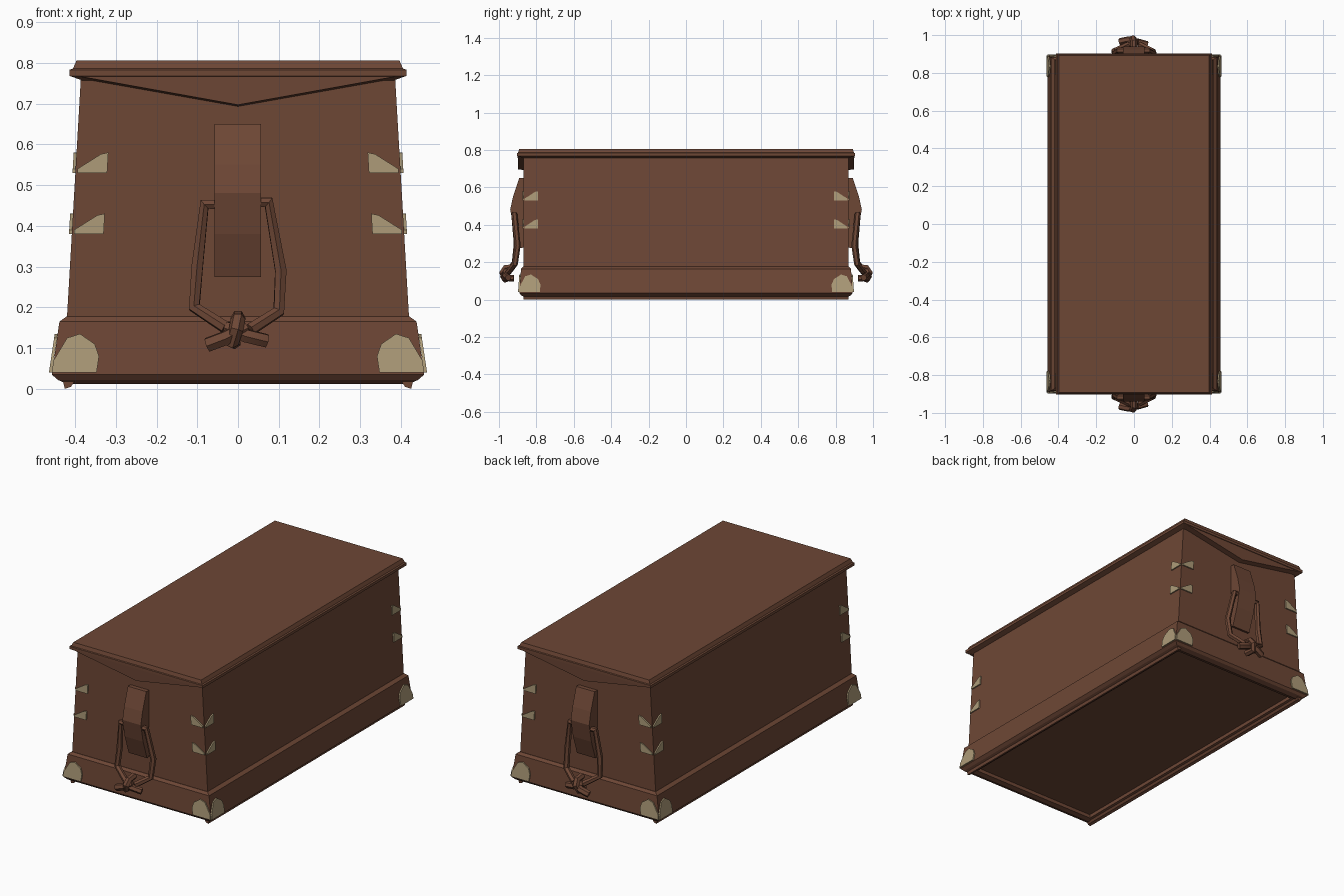
import bpy, bmesh
from mathutils import Vector

cube = bpy.data.objects.get("Cube")
if cube:
    bpy.data.objects.remove(cube, do_unlink=True)


def material(name, rgb):
    m = bpy.data.materials.new(name)
    m.use_nodes = True
    m.diffuse_color = (*rgb, 1)
    m.node_tree.nodes["Principled BSDF"].inputs["Base Color"].default_value = (*rgb, 1)
    return m


WOOD = material("brown wood", (0.155, 0.063, 0.036))
METAL = material("tan metal", (0.42, 0.33, 0.19))


def finish(name, bm, mat):
    bmesh.ops.recalc_face_normals(bm, faces=bm.faces[:])
    mesh = bpy.data.meshes.new(name)
    bm.to_mesh(mesh)
    bm.free()
    mesh.materials.append(mat)
    ob = bpy.data.objects.new(name, mesh)
    bpy.context.collection.objects.link(ob)
    return ob


def loft(name, rings, mat=WOOD):
    """Stack of rectangles, each given as (z, half width, half length)."""
    bm = bmesh.new()
    loops = [[bm.verts.new((sx * hx, sy * hy, z))
              for sx, sy in ((-1, -1), (1, -1), (1, 1), (-1, 1))]
             for z, hx, hy in rings]
    for a, b in zip(loops, loops[1:]):
        for i in range(4):
            j = (i + 1) % 4
            bm.faces.new((a[i], a[j], b[j], b[i]))
    bm.faces.new(loops[0])
    bm.faces.new(loops[-1])
    return finish(name, bm, mat)


def prism(name, near, far, mat):
    """Solid between two matching outlines."""
    bm = bmesh.new()
    a = [bm.verts.new(p) for p in near]
    b = [bm.verts.new(p) for p in far]
    bm.faces.new(a)
    bm.faces.new(b)
    for i in range(len(a)):
        j = (i + 1) % len(a)
        bm.faces.new((a[i], a[j], b[j], b[i]))
    return finish(name, bm, mat)


def tube(name, pts, side, radius):
    """Rope strand; each point is (x, outward distance, z)."""
    cu = bpy.data.curves.new(name, "CURVE")
    cu.dimensions = "3D"
    cu.bevel_depth = radius
    cu.bevel_resolution = 1
    cu.use_fill_caps = True
    sp = cu.splines.new("POLY")
    sp.points.add(len(pts) - 1)
    for p, (x, y, z) in zip(sp.points, pts):
        p.co = (x, side * y, z, 1)
    cu.materials.append(WOOD)
    ob = bpy.data.objects.new(name, cu)
    bpy.context.collection.objects.link(ob)
    bpy.ops.object.select_all(action="DESELECT")
    ob.select_set(True)
    bpy.context.view_layer.objects.active = ob
    bpy.ops.object.convert(target="MESH")
    bpy.ops.object.shade_smooth_by_angle()


# Surface positions of the tapered chest and plinth walls
def body_x(z):
    return 0.42 - (z - 0.17) * 0.058


def plinth_x(z):
    return 0.457 - (z - 0.04) * 0.15


def body_y(z):
    return 0.868


def plinth_y(z):
    return 0.891 - (z - 0.04) * 0.07


# Chest, plinth with a recessed underside, and lid
loft("chest_body", [(0.1, body_x(0.1), 0.868), (0.77, body_x(0.77), 0.868)])
loft("plinth", [(0.04, 0.39, 0.83), (0.02, 0.39, 0.83), (0.012, 0.42, 0.855),
                (0.022, 0.442, 0.88), (0.035, 0.457, 0.891),
                (0.165, plinth_x(0.165), plinth_y(0.165)), (0.178, 0.42, 0.87)])
loft("lid", [(0.757, 0.383, 0.868), (0.768, 0.413, 0.903), (0.783, 0.413, 0.903),
             (0.786, 0.405, 0.898), (0.806, 0.396, 0.892)])

# Runners below the long sides
for s in (-1, 1):
    near = [(s * x, -0.87, z) for x, z in ((0.4, 0.02), (0.43, 0.02), (0.425, 0.0), (0.41, 0.005))]
    prism("side_runner", near, [(x, -y, z) for x, y, z in near], WOOD)

# Corner plates, drawn as (distance in from the corner, height)
wing = ((0.005, 0.0), (0.078, 0.0), (0.078, 0.05), (0.06, 0.046), (0.005, 0.01))
arch = ((0.0, 0.0), (0.11, 0.0), (0.11, 0.04), (0.095, 0.07), (0.055, 0.095),
        (0.025, 0.085), (0.0, 0.03))


def corner_plates(name, outline, base, wall_x, wall_y, sx, sy):
    for on_end in (True, False):
        layers = []
        for lift in (0.0, 0.007):
            pts = []
            for d, h in outline:
                z = base + h
                x, y = wall_x(z), wall_y(z)
                if on_end:
                    x, y = x - d, y + lift
                else:
                    x, y = x + lift, y - d
                pts.append((sx * x, sy * y, z))
            layers.append(pts)
        prism(name, layers[0], layers[1], METAL)


for sx in (-1, 1):
    for sy in (-1, 1):
        for base in (0.38, 0.53):
            corner_plates("corner_bracket", wing, base, body_x, body_y, sx, sy)
        corner_plates("plinth_corner", arch, 0.04, plinth_x, plinth_y, sx, sy)

# Pointed trim, handle block and knotted rope on both ends
for s in (-1, 1):
    prism("pointed_trim",
          [(-0.383, s * 0.86, 0.76), (0, s * 0.86, 0.692), (0.383, s * 0.86, 0.76)],
          [(-0.395, s * 0.9, 0.768), (0, s * 0.897, 0.697), (0.395, s * 0.9, 0.768)], WOOD)

    side = ((0.865, 0.65), (0.892, 0.65), (0.925, 0.55), (0.94, 0.48),
            (0.92, 0.38), (0.885, 0.275), (0.865, 0.28))
    prism("handle_block", [(-0.058, s * y, z) for y, z in side],
          [(0.056, s * y, z) for y, z in side], WOOD)

    tube("rope_left", [(0.0, 0.918, 0.455), (0.075, 0.918, 0.458), (0.105, 0.9, 0.29),
                       (0.1, 0.915, 0.19), (0.03, 0.95, 0.145)], s, 0.016)
    tube("rope_right", [(0.0, 0.918, 0.45), (-0.082, 0.918, 0.453), (-0.1, 0.905, 0.3),
                        (-0.107, 0.915, 0.2), (-0.03, 0.95, 0.15)], s, 0.016)
    tube("knot_tail_right", [(0.02, 0.96, 0.15), (-0.03, 0.975, 0.125), (-0.075, 0.965, 0.108)], s, 0.019)
    tube("knot_tail_left", [(-0.03, 0.95, 0.15), (0.02, 0.965, 0.13), (0.07, 0.95, 0.118)], s, 0.018)
    tube("knot_wrap", [(0.0, 0.92, 0.175), (0.0, 0.965, 0.17), (-0.005, 0.982, 0.145),
                       (-0.015, 0.97, 0.115), (-0.01, 0.92, 0.115)], s, 0.018)
